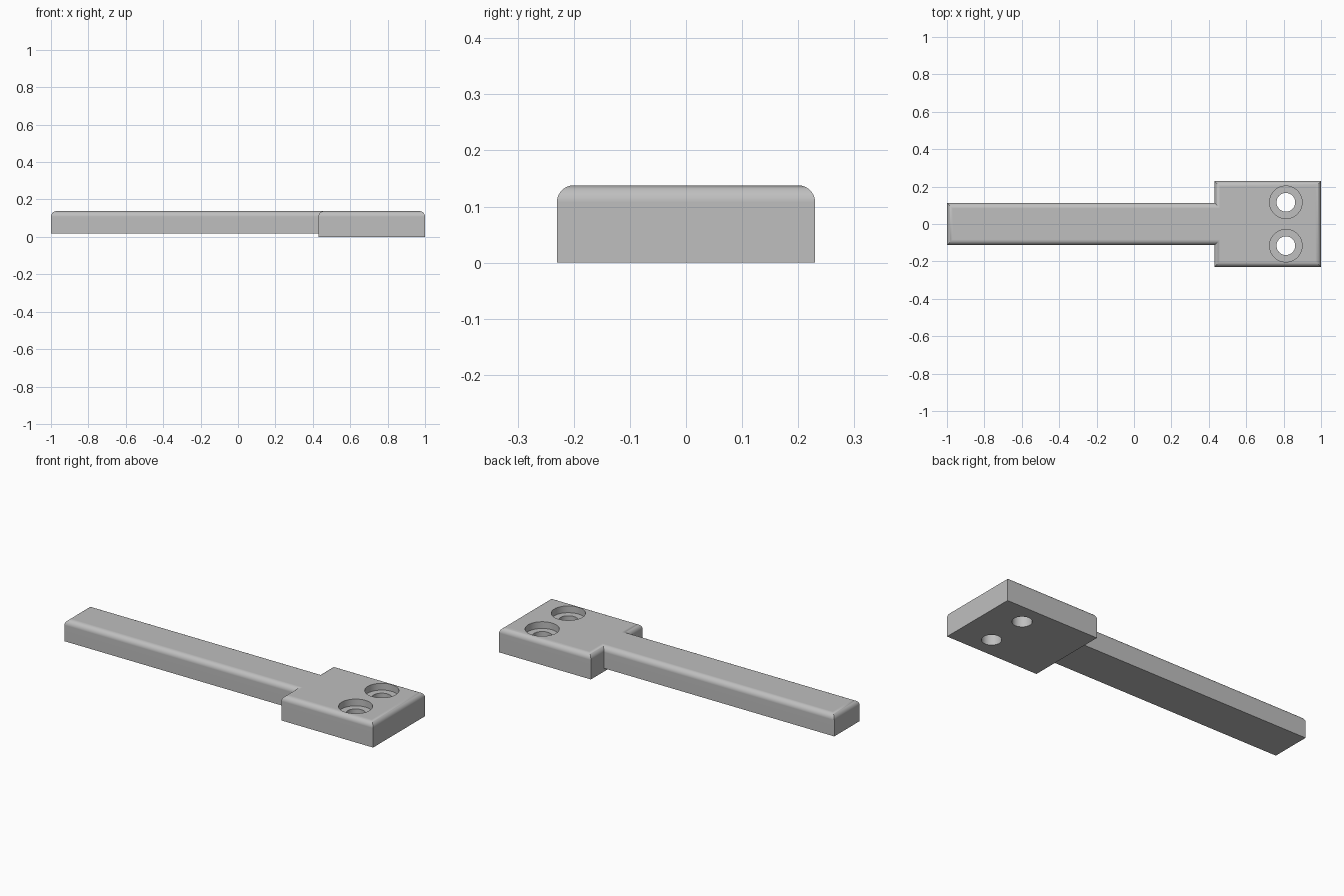
import bpy, bmesh, math

cube = bpy.data.objects.get("Cube")
if cube:
    bpy.data.objects.remove(cube, do_unlink=True)

TOP, STEP, FILLET = 0.138, 0.018, 0.03
BAR_W, HEAD_W, NECK = 0.113, 0.23, 0.43      # half widths and where the head starts
HOLE_X, HOLE_Y = 0.812, 0.116

grey = bpy.data.materials.new("plain grey")
grey.use_nodes = True
colour = (0.52, 0.52, 0.52, 1)
grey.diffuse_color = colour
grey.node_tree.nodes["Principled BSDF"].inputs["Base Color"].default_value = colour


def add_object(name, bm):
    bmesh.ops.recalc_face_normals(bm, faces=bm.faces[:])
    mesh = bpy.data.meshes.new(name)
    bm.to_mesh(mesh)
    bm.free()
    mesh.materials.append(grey)
    ob = bpy.data.objects.new(name, mesh)
    bpy.context.collection.objects.link(ob)
    return ob


# Handle: T-shaped plan, raised to the top, with the head pushed down below the bar
bm = bmesh.new()
plan = [(-1, -BAR_W), (NECK, -BAR_W), (NECK, -HEAD_W), (1, -HEAD_W),
        (1, HEAD_W), (NECK, HEAD_W), (NECK, BAR_W), (-1, BAR_W)]
v = [bm.verts.new((x, y, STEP)) for x, y in plan]
bar_face = bm.faces.new([v[i] for i in (0, 1, 6, 7)])
head_face = bm.faces.new(v[1:7])
raised = bmesh.ops.extrude_face_region(bm, geom=[bar_face, head_face], use_keep_orig=True)
for g in raised["geom"]:
    if isinstance(g, bmesh.types.BMVert):
        g.co.z = TOP
lowered = bmesh.ops.extrude_discrete_faces(bm, faces=[head_face])
for vert in lowered["faces"][0].verts:
    vert.co.z = 0
bmesh.ops.recalc_face_normals(bm, faces=bm.faces[:])
bmesh.ops.dissolve_limit(bm, angle_limit=0.01, verts=bm.verts[:], edges=bm.edges[:])

# Rounded top rim
rim = [e for e in bm.edges if all(p.co.z > TOP - 0.001 for p in e.verts)]
bmesh.ops.bevel(bm, geom=rim, offset=FILLET, segments=8, profile=0.5, affect='EDGES')
handle = add_object("bar_with_mounting_head", bm)

# Counterbored screw holes, cut with a stepped round tool
profile = [(0, -0.05), (0.05, -0.05), (0.05, 0.1), (0.087, 0.1), (0.087, 0.2), (0, 0.2)]
for side in (-1, 1):
    bm = bmesh.new()
    pts = [bm.verts.new((HOLE_X + r, side * HOLE_Y, z)) for r, z in profile]
    edges = [bm.edges.new(pair) for pair in zip(pts, pts[1:])]
    bmesh.ops.spin(bm, geom=pts + edges, cent=(HOLE_X, side * HOLE_Y, 0), axis=(0, 0, 1),
                   angle=math.tau, steps=48, use_merge=False)
    bmesh.ops.remove_doubles(bm, verts=bm.verts[:], dist=0.0005)
    cutter = add_object("screw_hole_cutter", bm)
    cutter.hide_render = True
    cut = handle.modifiers.new("screw_hole", 'BOOLEAN')
    cut.operation, cut.solver, cut.object = 'DIFFERENCE', 'EXACT', cutter
    bpy.context.view_layer.objects.active = handle
    bpy.ops.object.modifier_apply(modifier=cut.name)
    bpy.data.objects.remove(cutter, do_unlink=True)

# Smooth fillets and bores, crisp corners
bpy.ops.object.select_all(action='DESELECT')
handle.select_set(True)
bpy.context.view_layer.objects.active = handle
bpy.ops.object.shade_smooth_by_angle(angle=math.radians(30))
weighted = handle.modifiers.new("flat_faces", 'WEIGHTED_NORMAL')
weighted.keep_sharp = True
